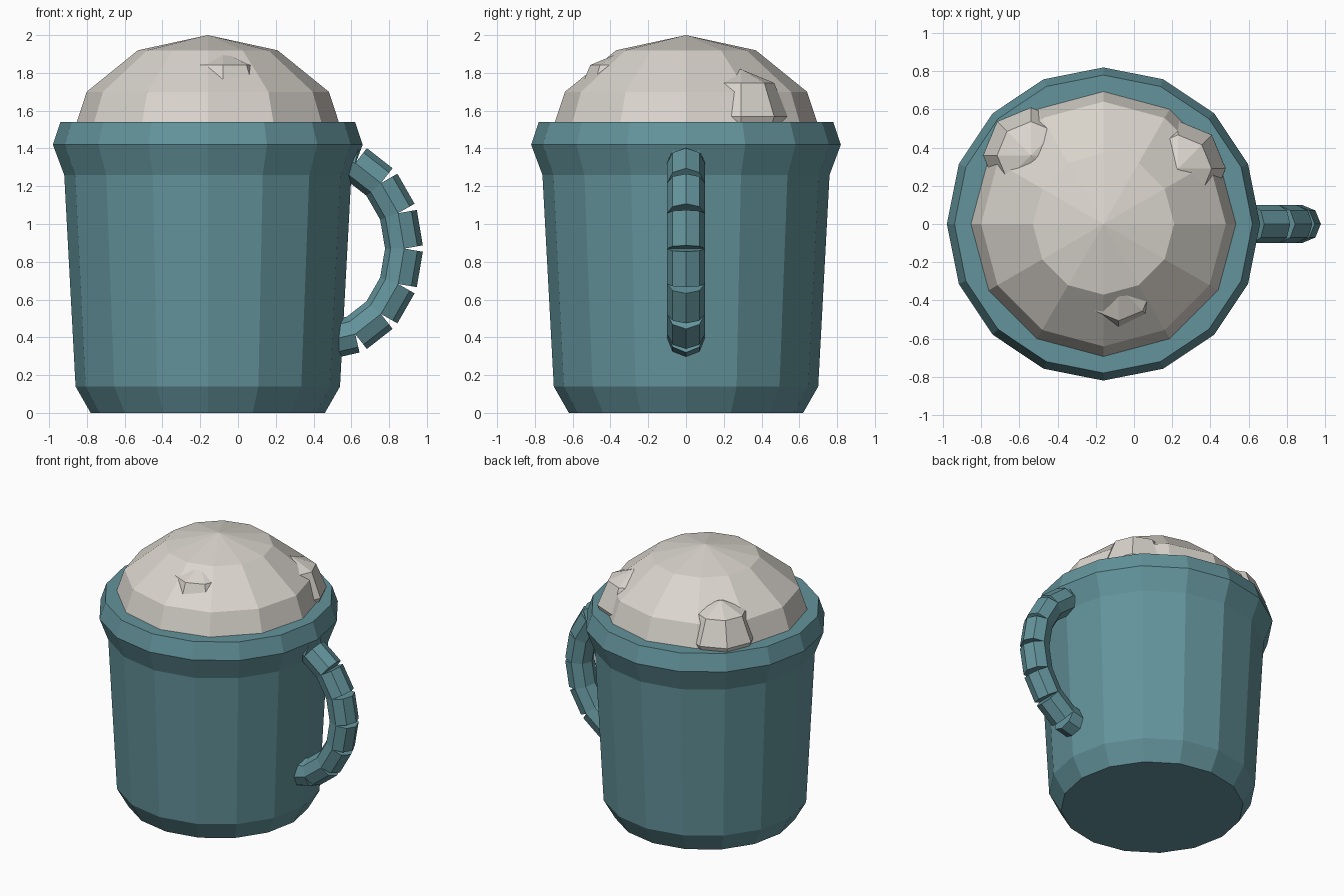
import bpy, bmesh, math
from mathutils import Matrix, Vector

cube = bpy.data.objects.get("Cube")
if cube:
    bpy.data.objects.remove(cube, do_unlink=True)

CX = -0.16  # mug axis


def material(name, rgb):
    mat = bpy.data.materials.new(name)
    mat.use_nodes = True
    color = (*rgb, 1.0)
    mat.diffuse_color = color
    bsdf = next(n for n in mat.node_tree.nodes if n.type == 'BSDF_PRINCIPLED')
    bsdf.inputs["Base Color"].default_value = color
    return mat


teal = material("teal", (0.125, 0.295, 0.33))
cream = material("cream", (0.70, 0.665, 0.61))


def finish(name, bm, mat):
    bmesh.ops.recalc_face_normals(bm, faces=bm.faces)
    mesh = bpy.data.meshes.new(name)
    bm.to_mesh(mesh)
    bm.free()
    mesh.materials.append(mat)
    obj = bpy.data.objects.new(name, mesh)
    bpy.context.collection.objects.link(obj)
    return obj


def lathe(name, profile, sides, mat):
    """Stack of rings around the mug axis; radius 0 makes a point, open ends are capped."""
    bm = bmesh.new()
    rings = []
    for r, z in profile:
        count = sides if r > 0 else 1
        rings.append([bm.verts.new((CX + r * math.cos(math.tau * i / sides),
                                    r * math.sin(math.tau * i / sides), z))
                      for i in range(count)])
    for low, high in zip(rings, rings[1:]):
        for i in range(sides):
            j = (i + 1) % sides
            if len(high) == 1:
                bm.faces.new((low[i], low[j], high[0]))
            else:
                bm.faces.new((low[i], low[j], high[j], high[i]))
    for ring in (rings[0], rings[-1]):
        if len(ring) > 1:
            bm.faces.new(ring)
    return finish(name, bm, mat)


# Mug body with bevelled foot and flared rim
lathe("mug_body", [(0.62, 0), (0.70, 0.14), (0.76, 1.26), (0.82, 1.42), (0.78, 1.54)], 16, teal)

# Foam dome: flattened half sphere
dome = [(0.74 * math.cos(a), 1.4 + 0.6 * math.sin(a))
        for a in (0, math.pi / 6, math.pi / 3)] + [(0, 2.0)]
lathe("foam_dome", dome, 12, cream)

# Foam bubbles partly sunk into the dome
bubbles = {"front": (-0.08, -0.33, 1.665),
           "back_left": (0.23, 0.29, 1.57),
           "back_right": (-0.54, 0.36, 1.57)}
for side, place in bubbles.items():
    bm = bmesh.new()
    bmesh.ops.create_uvsphere(bm, u_segments=8, v_segments=4, radius=0.25,
                              matrix=Matrix.Translation(place))
    finish("foam_bubble_" + side, bm, cream)

# Handle: straight octagonal pieces along a half ellipse
STEPS = 8
path = []
for i in range(STEPS + 1):
    t = math.pi * (i / STEPS - 0.5)
    path.append(Vector((0.46 + 0.42 * math.cos(t), 0, 0.87 + 0.49 * math.sin(t))))
bm = bmesh.new()
for a, b in zip(path, path[1:]):
    along = (b - a).normalized()
    across = Vector((0, 1, 0))
    turn = Matrix((across.cross(along), across, along)).transposed().to_4x4()
    bmesh.ops.create_cone(bm, cap_ends=True, segments=8, radius1=0.1, radius2=0.1,
                          depth=(b - a).length,
                          matrix=Matrix.Translation((a + b) / 2) @ turn)
finish("mug_handle", bm, teal)
